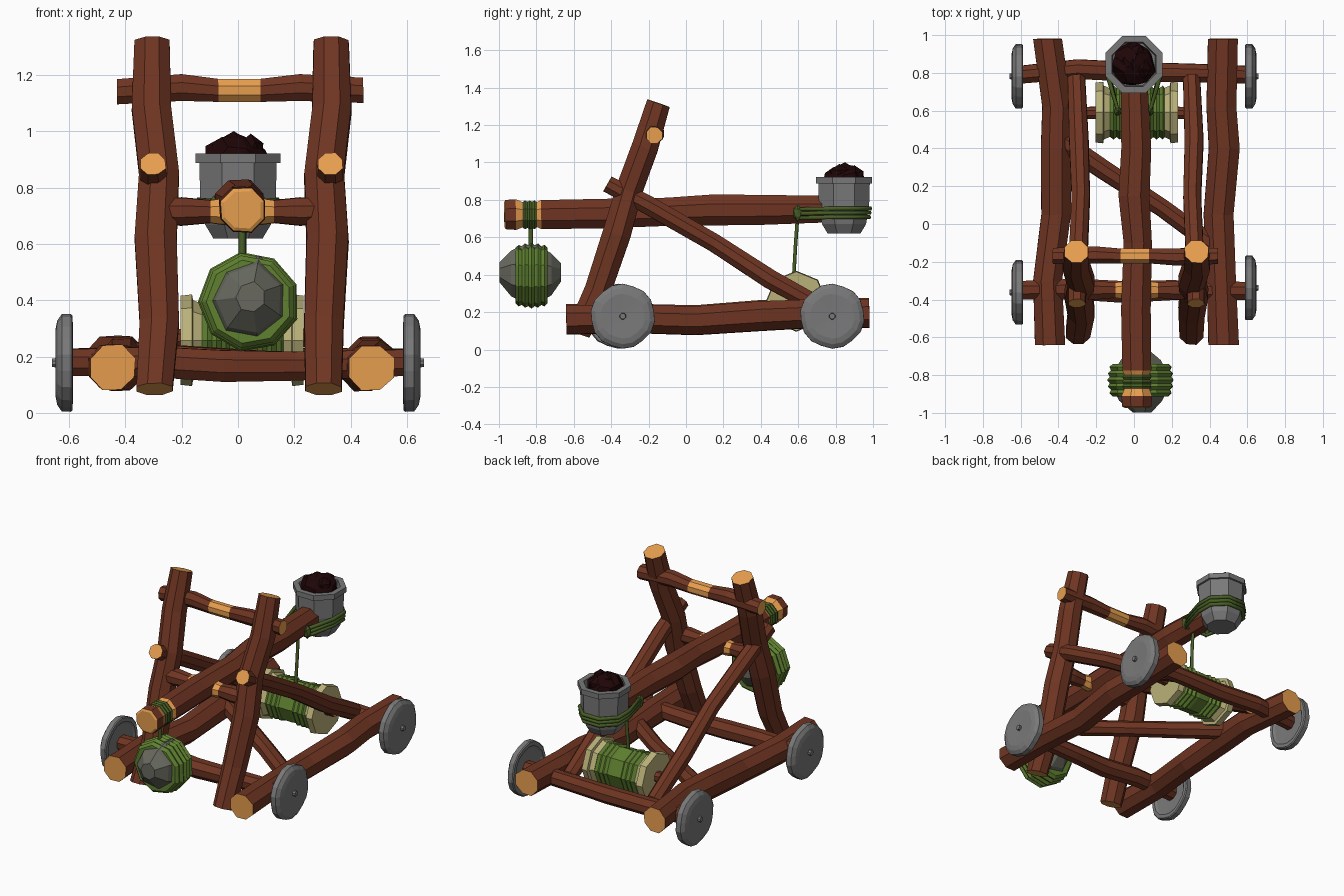
import bpy, bmesh, math, random
from mathutils import Vector

if "Cube" in bpy.data.objects:
    bpy.data.objects.remove(bpy.data.objects["Cube"])

random.seed(4)


def material(name, r, g, b):
    m = bpy.data.materials.new(name)
    lin = [(c / 255 / 12.92 if c < 11 else ((c / 255 + 0.055) / 1.055) ** 2.4) for c in (r, g, b)]
    m.diffuse_color = (*lin, 1)
    m.use_nodes = True
    m.node_tree.nodes["Principled BSDF"].inputs["Base Color"].default_value = m.diffuse_color
    return m


BARK = material("bark", 111, 53, 34)
CUT = material("cut wood", 235, 161, 80)
IRON = material("iron", 121, 121, 122)
ROPE = material("dark rope", 72, 95, 37)
ROPE2 = material("light rope", 95, 128, 48)
TAN = material("pale wood", 186, 177, 121)
STONE = material("stone", 104, 105, 94)
COAL = material("coal", 30, 5, 7)


def finish(name, bm, mats):
    bmesh.ops.recalc_face_normals(bm, faces=bm.faces)
    me = bpy.data.meshes.new(name)
    bm.to_mesh(me)
    bm.free()
    for m in mats:
        me.materials.append(m)
    ob = bpy.data.objects.new(name, me)
    bpy.context.collection.objects.link(ob)
    return ob


def tube(name, pts, mats, seg=None, sides=8, axis=None, cap=0, jitter=0.0, turn=0.5, notch=None):
    """Rings (x, y, z, radius) joined along an axis; seg gives a material index per segment."""
    bm = bmesh.new()
    d = Vector(axis) if axis else Vector(pts[-1][:3]) - Vector(pts[0][:3])
    d.normalize()
    ref = Vector((0, 0, 1)) if abs(d.z) < 0.9 else Vector((1, 0, 0))
    u = d.cross(ref).normalized()
    v = d.cross(u)
    wob = [1 + random.uniform(-jitter, jitter) for _ in range(sides)]
    rings = []
    for x, y, z, r in pts:
        ring = []
        for i in range(sides):
            a = 2 * math.pi * (i + turn) / sides
            k = r * wob[i] * (notch if notch and i % 3 == 0 else 1)
            ring.append(bm.verts.new(Vector((x, y, z)) + (u * math.cos(a) + v * math.sin(a)) * k))
        rings.append(ring)
    for s in range(len(rings) - 1):
        for i in range(sides):
            j = (i + 1) % sides
            f = bm.faces.new((rings[s][i], rings[s][j], rings[s + 1][j], rings[s + 1][i]))
            f.material_index = seg[s] if seg else 0
    for ring in (rings[0], rings[-1]):
        bm.faces.new(ring).material_index = cap
    return finish(name, bm, mats)


def log(name, pts, seg=None):
    return tube(name, pts, [BARK, CUT], seg, cap=1, jitter=0.05)


def cord(name, pts, radius, mat, closed=False):
    cu = bpy.data.curves.new(name, 'CURVE')
    cu.dimensions = '3D'
    cu.bevel_depth = radius
    cu.bevel_resolution = 1
    cu.use_fill_caps = True
    sp = cu.splines.new('POLY')
    sp.points.add(len(pts) - 1)
    for p, co in zip(sp.points, pts):
        p.co = (*co, 1)
    sp.use_cyclic_u = closed
    cu.materials.append(mat)
    ob = bpy.data.objects.new(name, cu)
    bpy.context.collection.objects.link(ob)
    bpy.ops.object.select_all(action='DESELECT')
    ob.select_set(True)
    bpy.context.view_layer.objects.active = ob
    bpy.ops.object.convert(target='MESH')


def lump(name, loc, size, mat, rough, sub=1):
    bm = bmesh.new()
    bmesh.ops.create_icosphere(bm, subdivisions=sub, radius=1)
    for v in bm.verts:
        v.co *= 1 + random.uniform(-rough, rough)
        v.co = Vector([l + c * s for l, c, s in zip(loc, v.co, size)])
    return finish(name, bm, [mat])


# Ground rails
log("left_rail", [(-.447, -.64, .16, .087), (-.46, -.3, .165, .083), (-.415, .05, .155, .085),
                  (-.415, .4, .18, .088), (-.41, .62, .19, .085), (-.46, .98, .195, .083)])
log("right_rail", [(.472, -.64, .16, .087), (.46, -.3, .165, .083), (.445, .05, .155, .085),
                   (.475, .4, .18, .088), (.46, .62, .19, .085), (.468, .98, .195, .085)])

# Leaning uprights and diagonal braces
for side, s in (("left", -1), ("right", 1)):
    o = .013
    log(side + "_upright", [(s * .3 + o * .3, -.578, .085, .068), (s * .292 + o, -.47, .32, .074),
                            (s * .305 + o, -.37, .62, .079), (s * .293 + o, -.305, .85, .075),
                            (s * .32 + o, -.22, 1.08, .074), (s * .318 + o, -.147, 1.317, .066)])
    log(side + "_brace", [(s * .315 + o, -.42, .885, .048), (s * .31 + o, -.2, .77, .053),
                          (s * .295 + o, .15, .57, .052), (s * .305 + o, .45, .375, .055),
                          (s * .305, .77, .2, .05)])

# Cross members
log("top_crossbar", [(-.43, -.17, 1.14, .047), (-.2, -.165, 1.155, .05), (-.07, -.17, 1.145, .043),
                     (.08, -.17, 1.145, .043), (.22, -.175, 1.155, .05), (.445, -.17, 1.145, .047)],
    [0, 0, 1, 0, 0])
log("arm_pivot", [(-.29, -.35, .715, .05), (-.2, -.35, .715, .054), (-.098, -.35, .715, .044),
                  (-.06, -.35, .715, .05), (.09, -.35, .715, .05), (.128, -.35, .715, .044),
                  (.22, -.35, .715, .054), (.3, -.35, .715, .05)], [0, 0, 1, 1, 1, 0, 0])
log("floor_diagonal", [(-.41, .455, .2, .058), (-.15, .28, .185, .054), (.15, .085, .17, .05), (.43, -.12, .165, .052)])
log("front_axle", [(-.61, -.35, .178, .05), (-.3, -.345, .18, .058), (-.05, -.36, .165, .06),
                   (.2, -.35, .165, .055), (.61, -.355, .178, .05)])
log("rear_axle", [(-.61, .79, .18, .05), (-.3, .82, .185, .055), (0, .805, .175, .055),
                  (.3, .8, .18, .052), (.61, .79, .18, .05)])

# Wheels with dished faces and a small hub
for side, s, front in (("left", -1, -.362), ("right", 1, -.338)):
    for end, y in (("front", front), ("rear", .782)):
        prof = [(.6, .06), (.597, .13), (.587, .145), (.588, .168), (.594, .174), (.626, .173),
                (.642, .15), (.648, .12), (.644, .03)]
        tube(f"{end}_{side}_wheel", [(s * x, y, .178, r) for x, r in prof], [IRON],
             sides=18, axis=(1, 0, 0), notch=.97)
        tube(f"{end}_{side}_hub", [(s * .63, y, .178, .02), (s * .66, y, .178, .016)], [IRON])

# Throwing arm with a chamfered end and a stripped, grooved band near the front
log("throwing_arm", [(.015, -.972, .72, .07), (.015, -.965, .72, .083), (.015, -.91, .72, .087),
                     (.015, -.87, .72, .07), (.015, -.80, .72, .07), (.015, -.775, .72, .082),
                     (.01, -.45, .725, .084), (.02, -.1, .735, .08), (0, .15, .745, .088),
                     (.012, .4, .745, .085), (0, .78, .75, .075)], [1, 0, 1, 1, 1, 0, 0, 0, 0, 0])
tube("arm_lashing", [(.015, -.872 + .0122 * i, .72, .083 if i % 2 else .076) for i in range(7)],
     [ROPE], axis=(0, 1, 0))

# Bucket, its coal load and lashing
prof = [(.095, .62), (.127, .67), (.145, .76), (.149, .888), (.163, .888), (.163, .922), (.127, .922), (.12, .87)]
tube("bucket", [(0, .845, z, r) for r, z in prof], [IRON], axis=(0, 0, 1))
lump("coal_heap", (-.003, .845, .895), (.118, .115, .09), COAL, .12, 2)
for i, (x, y, z, r) in enumerate([(-.015, .85, .95, .056), (.045, .82, .935, .055), (-.05, .85, .925, .055),
                                  (.015, .9, .925, .055)]):
    lump(f"coal_{i}", (x, y, z), (r, r, r), COAL, .12)
for i, z in enumerate((.708, .731, .754)):
    r = .145 + .003 * i
    loop = [(r * math.cos(a), .845 + r * math.sin(a), z) for a in
            [math.pi * (-.125 + .25 * k) for k in range(6)]]
    cord(f"bucket_lashing_{i}", loop + [(-.085, .597, z - .005), (.085, .597, z - .005)], .012, ROPE, True)
for s in (-1, 1):
    lump("lashing_knot", (s * .085, .597, .73), (.022, .026, .045), ROPE, .1)
cord("winch_cord", [(.02, .595, .69), (.02, .585, .55), (.015, .575, .37)], .011, ROPE)

# Winch drum: pale flanges, wound rope, axle
log("winch_axle", [(-.3, .585, .27, .035), (.015, .595, .26, .035), (.3, .585, .27, .035)])
C = (.59, .258)
prof = [(-.205, .158), (-.163, .163), (-.16, .143), (-.12, .125), (.15, .125), (.19, .143), (.193, .163), (.233, .158)]
tube("winch_spool", [(x, *C, r) for x, r in prof], [TAN], axis=(1, 0, 0), turn=0)
xs = [(-.135, .125)] + [(-.125 + .0165 * i, .143 if i % 2 else .13) for i in range(6)]
xs += [(-.03, .132), (.05, .134)] + [(.07 + .0165 * i, .143 if i % 2 else .13) for i in range(6)] + [(.165, .125)]
tube("winch_rope", [(x, *C, r) for x, r in xs], [ROPE2], axis=(1, 0, 0), turn=0)

# Hanging counterweight: a chiselled stone wrapped in rope
tube("counterweight_stone", [(.045, -.997, .41, .055), (.04, -.935, .4, .125), (.04, -.87, .395, .158),
                             (.04, -.79, .395, .158), (.04, -.72, .395, .115), (.035, -.668, .41, .05)],
     [STONE], sides=7, axis=(0, 1, 0), jitter=.06)
tube("counterweight_rope", [(.04, -.912 + .0172 * i, .395, (.176 if i % 2 else .164) - .0015 * abs(i - 5) ** 1.5)
                            for i in range(11)], [ROPE2], sides=9, axis=(0, 1, 0), jitter=.04)
cord("counterweight_cord", [(.015, -.83, .66), (.015, -.83, .54)], .013, ROPE)
